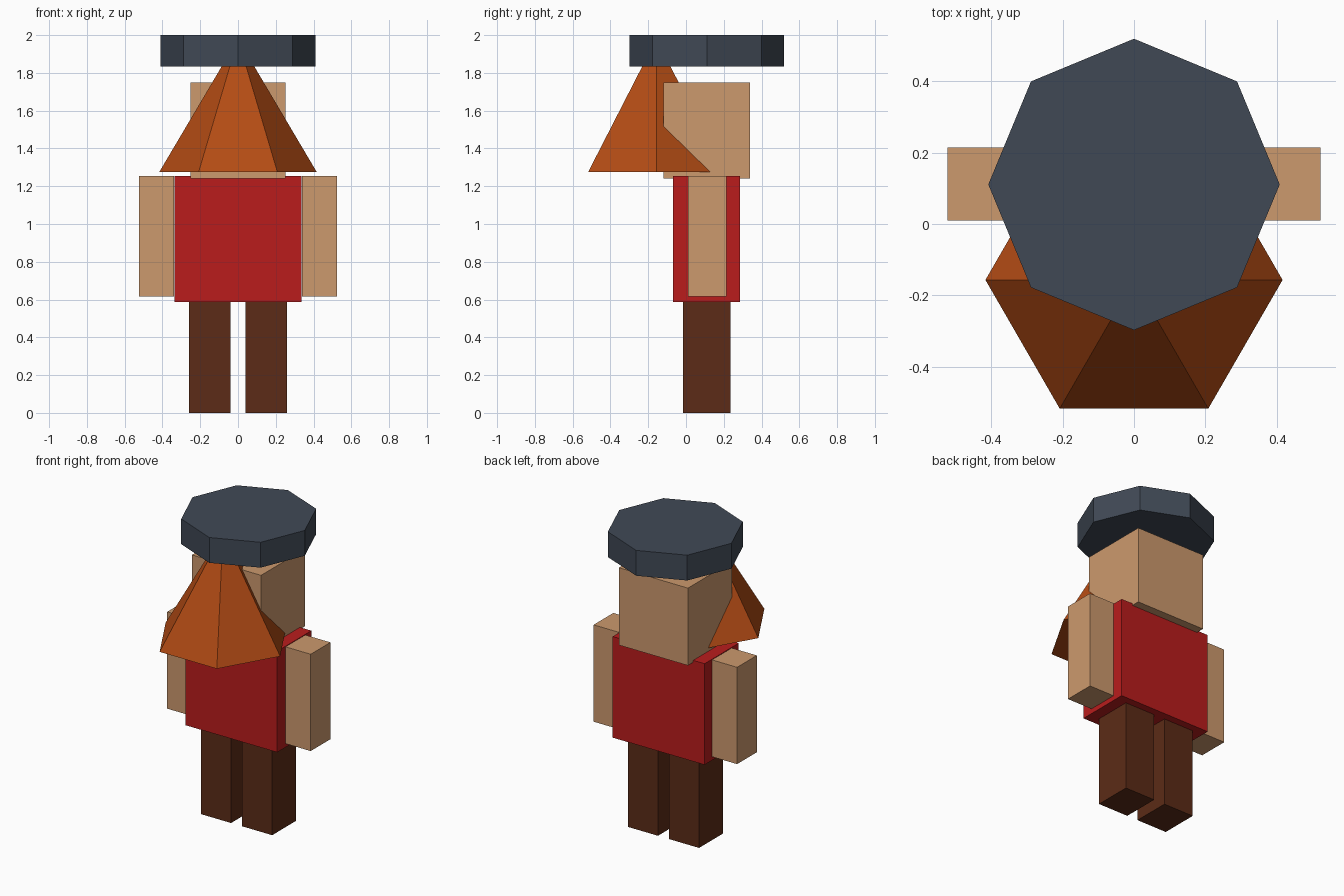
import bpy
import math

if "Cube" in bpy.data.objects:
    bpy.data.objects.remove(bpy.data.objects["Cube"])


def material(name, rgb):
    """Material from 0-255 sRGB values."""
    mat = bpy.data.materials.new(name)
    mat.diffuse_color = [(c / 255) ** 2.2 for c in rgb] + [1]
    mat.use_nodes = True
    mat.node_tree.nodes["Principled BSDF"].inputs["Base Color"].default_value = mat.diffuse_color
    return mat


SKIN = material("skin", (203, 152, 109))
RED = material("red_shirt", (184, 34, 34))
BROWN = material("brown_trousers", (92, 47, 29))
GINGER = material("ginger_beard", (178, 77, 27))
SLATE = material("slate_hat", (66, 74, 86))


def finish(name, mat):
    obj = bpy.context.object
    obj.name = name
    obj.data.materials.append(mat)
    return obj


def box(name, mat, x, y, z):
    """Box spanning the given (min, max) ranges."""
    spans = (x, y, z)
    bpy.ops.mesh.primitive_cube_add(size=1, location=[(a + b) / 2 for a, b in spans])
    bpy.context.object.scale = [b - a for a, b in spans]
    bpy.ops.object.transform_apply(location=False, rotation=False, scale=True)
    return finish(name, mat)


# Legs and arms, one on each side
for side, s in (("left", 1), ("right", -1)):
    box(side + "_leg", BROWN, sorted((s * 0.04, s * 0.26)), (-0.015, 0.235), (0, 0.59))
    box(side + "_arm", SKIN, sorted((s * 0.34, s * 0.523)), (0.01, 0.215), (0.615, 1.253))

# Torso and head
box("torso", RED, (-0.335, 0.335), (-0.07, 0.285), (0.587, 1.253))
box("head", SKIN, (-0.252, 0.252), (-0.12, 0.34), (1.24, 1.75))

# Six-sided beard, its tip hidden inside the hat
bpy.ops.mesh.primitive_cone_add(vertices=6, radius1=0.417, radius2=0, depth=0.705,
                                location=(0, -0.157, 1.275 + 0.705 / 2),
                                rotation=(0, 0, math.radians(30)))
finish("beard", GINGER)

# Eight-sided flat hat
bpy.ops.mesh.primitive_cylinder_add(vertices=8, radius=0.409, depth=0.167,
                                    location=(0, 0.111, 1.9165))
finish("hat", SLATE)
